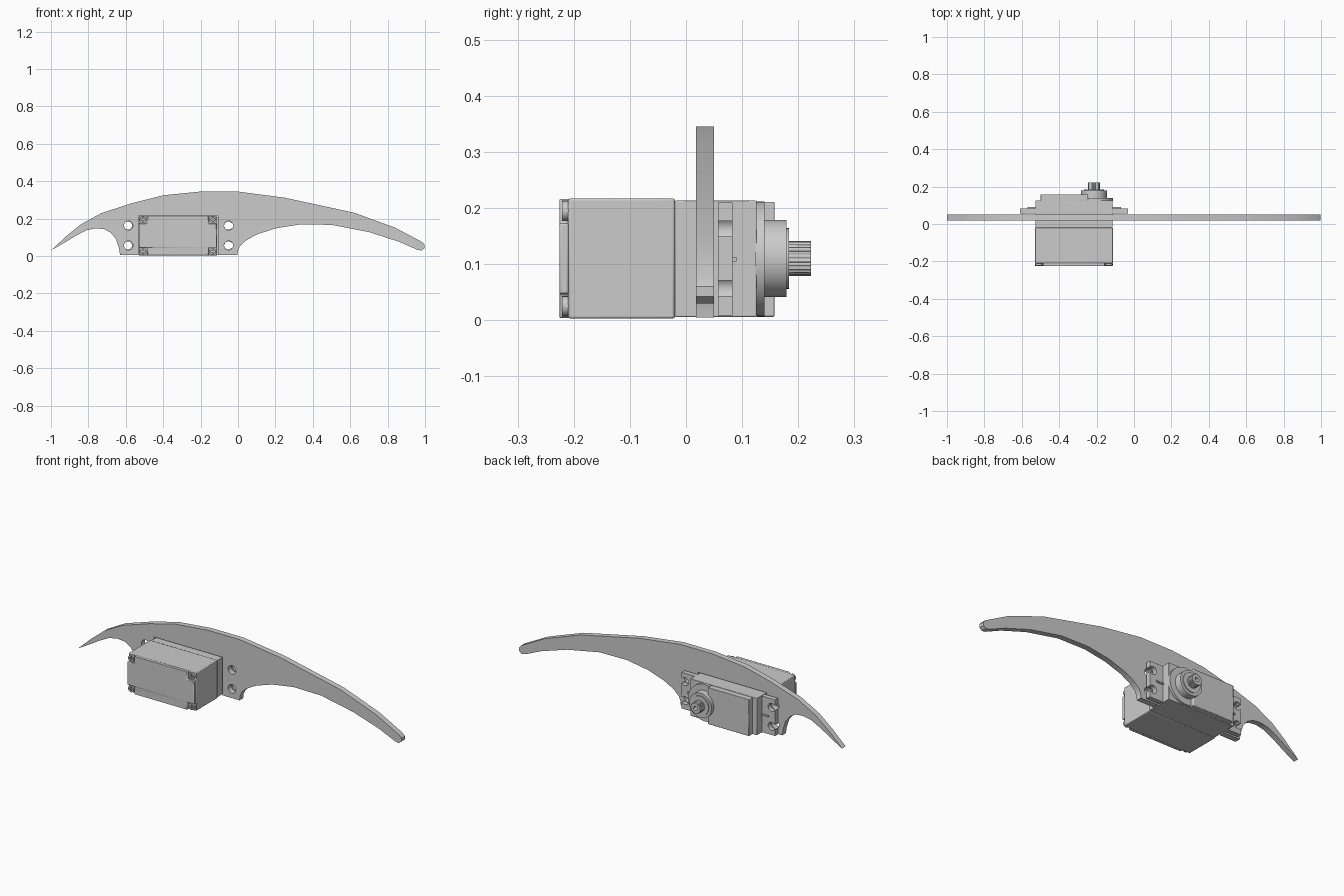
import bpy
from math import sin, cos, pi, asin

if "Cube" in bpy.data.objects:
    bpy.data.objects.remove(bpy.data.objects["Cube"])

CX, CZ = -0.32, 0.11      # servo centre
SX = -0.214               # shaft centre x


def circle(x, z, r, n=24, a0=0.0, a1=2 * pi):
    return [(x + r * cos(a0 + (a1 - a0) * i / n), z + r * sin(a0 + (a1 - a0) * i / n))
            for i in range(n)]


def rect(x0, x1, z0, z1):
    return [(x0, z0), (x1, z0), (x1, z1), (x0, z1)]


def slab(name, loops, y0, y1, bevel=0.0, smooth=True):
    """Filled xz outline (further loops are holes) extruded from y0 to y1."""
    cu = bpy.data.curves.new(name, 'CURVE')
    cu.dimensions, cu.fill_mode = '2D', 'BOTH'
    cu.extrude = (y1 - y0) / 2
    for pts in loops:
        sp = cu.splines.new('POLY')
        sp.points.add(len(pts) - 1)
        for p, (x, z) in zip(sp.points, pts):
            p.co = (x, z, 0, 1)
        sp.use_cyclic_u = True
    ob = bpy.data.objects.new(name, cu)
    bpy.context.collection.objects.link(ob)
    ob.location.y = (y0 + y1) / 2
    ob.rotation_euler.x = pi / 2
    bpy.ops.object.select_all(action='DESELECT')
    ob.select_set(True)
    bpy.context.view_layer.objects.active = ob
    bpy.ops.object.convert(target='MESH')
    ob = bpy.context.object
    bpy.ops.object.mode_set(mode='EDIT')
    bpy.ops.mesh.select_all(action='SELECT')
    bpy.ops.mesh.remove_doubles(threshold=0.0002)
    bpy.ops.mesh.normals_make_consistent(inside=False)
    bpy.ops.object.mode_set(mode='OBJECT')
    if bevel:
        m = ob.modifiers.new('bevel', 'BEVEL')
        m.width, m.segments, m.limit_method = bevel, 2, 'ANGLE'
    if smooth:
        bpy.ops.object.shade_smooth_by_angle(angle=pi / 6)
    return ob


# Curved arm plate with a notch for the servo and four mounting holes
outline = [
    (-1, 0.03), (-0.92, 0.105), (-0.84, 0.17), (-0.73, 0.23), (-0.56, 0.285),
    (-0.4, 0.325), (-0.2, 0.345), (0, 0.345), (0.25, 0.312), (0.62, 0.232),
    (0.84, 0.152), (0.985, 0.075), (0.998, 0.06), (0.997, 0.042), (0.982, 0.03),
    (0.96, 0.033), (0.86, 0.077), (0.7, 0.128), (0.5, 0.167), (0.33, 0.169),
    (0.2, 0.148), (0.1, 0.115), (0.04, 0.082), (0.01, 0.053), (0, 0.03),
    (-0.003, 0.005), (-0.108, 0.005), (-0.108, 0.218), (-0.532, 0.218),
    (-0.532, 0.005), (-0.63, 0.005), (-0.637, 0.045), (-0.652, 0.09),
    (-0.68, 0.125), (-0.715, 0.144), (-0.76, 0.148), (-0.81, 0.138),
    (-0.87, 0.107), (-0.93, 0.07)]
holes = [circle(CX + 0.002 + sx * 0.268, CZ + sz * 0.053, 0.024)
         for sx in (-1, 1) for sz in (-1, 1)]
slab('arm_plate', [outline] + holes, 0.018, 0.05)

# Servo case sections
slab('servo_case', [rect(-0.53, -0.112, 0.003, 0.217)], -0.21, -0.02, 0.004)
slab('servo_mid_case', [rect(-0.527, -0.115, 0.006, 0.213)], -0.02, 0.126, 0.002)

# Front lid with recessed corners and cross-head screws
n = 0.043
x0, x1, z0, z1 = -0.529, -0.113, 0.004, 0.216
lid = [(x0 + n, z0), (x1 - n, z0), (x1 - n, z0 + n), (x1, z0 + n), (x1, z1 - n),
       (x1 - n, z1 - n), (x1 - n, z1), (x0 + n, z1), (x0 + n, z1 - n),
       (x0, z1 - n), (x0, z0 + n), (x0 + n, z0 + n)]
slab('front_lid', [lid], -0.225, -0.209, 0.004)
for sx in (-1, 1):
    for sz in (-1, 1):
        a, b = -0.321 + sx * 0.187, CZ + sz * 0.085
        s, t = 0.003, 0.011
        cross = [(a + p, b + q) for p, q in (
            (s, s), (s, t), (-s, t), (-s, s), (-t, s), (-t, -s),
            (-s, -s), (-s, -t), (s, -t), (s, -s), (t, -s), (t, s))]
        slab('lid_screw', [circle(a, b, 0.018, 20), cross], -0.221, -0.209)

# Mounting ears with two open keyhole slots each, and a stiffening rib
for side in (-1, 1):
    r, w = 0.022, 0.014
    g = asin(w / r)
    ear = [(0.2, 0.008), (0.289, 0.008)]
    for zc in (CZ - 0.053, CZ + 0.053):
        arc = circle(0.268, zc, r, 18, 2 * pi - g, g)
        arc.append((0.268 + r * cos(g), zc + w))
        ear += [(0.289, zc - w)] + arc + [(0.289, zc + w)]
    ear += [(0.289, 0.21), (0.2, 0.21)]
    slab('mounting_ear', [[(CX + side * x, z) for x, z in ear]], 0.057, 0.083)
    xs = sorted((CX + side * 0.2, CX + side * 0.25))
    slab('ear_rib', [rect(*xs, 0.105, 0.113)], 0.08, 0.09)

# Raised gear cover, rounded shaft end and bearing collars
slab('gear_cover', [rect(-0.5, -0.245, 0.006, 0.211)], 0.124, 0.158, 0.003)
slab('cover_round_end', [circle(SX, CZ - 0.001, 0.1025, 48)], 0.124, 0.14)
slab('bearing_boss', [circle(SX, CZ, 0.069, 40)], 0.138, 0.179)
slab('bearing_ring', [circle(SX, CZ, 0.054, 40)], 0.178, 0.184)

# Splined output shaft with screw hole
teeth = 24
gear = []
for i in range(teeth):
    for k, rad in ((0, 0.027), (0.3, 0.031), (0.6, 0.031), (0.9, 0.027)):
        ang = 2 * pi * (i + k) / teeth
        gear.append((SX + rad * cos(ang), CZ + rad * sin(ang)))
slab('output_shaft', [gear, circle(SX, CZ, 0.012, 20)], 0.182, 0.223, smooth=False)
